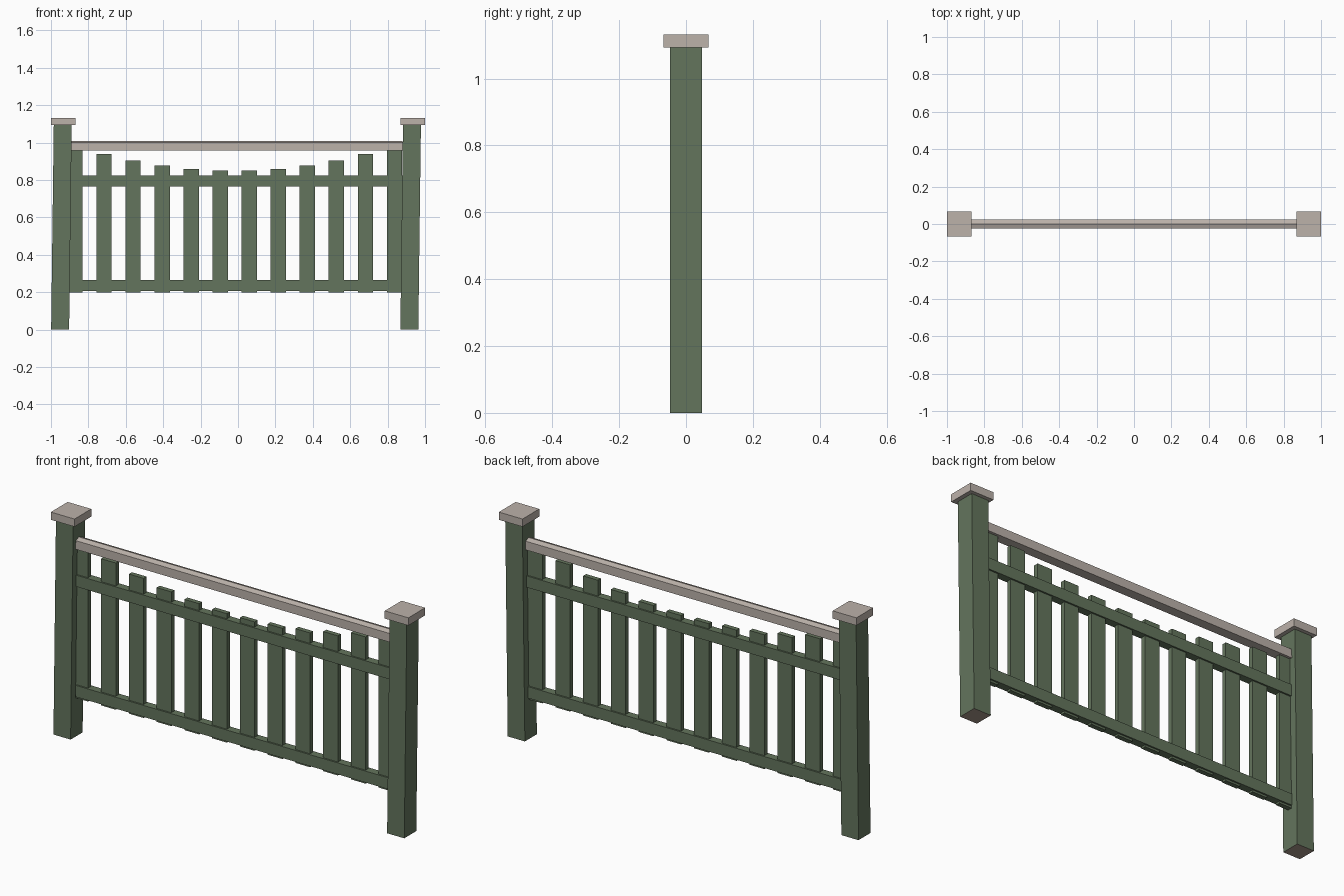
import bpy
import bmesh

cube = bpy.data.objects.get("Cube")
if cube:
    bpy.data.objects.remove(cube, do_unlink=True)


def make_material(name, color):
    mat = bpy.data.materials.new(name)
    mat.use_nodes = True
    mat.diffuse_color = (*color, 1)
    mat.node_tree.nodes["Principled BSDF"].inputs["Base Color"].default_value = (*color, 1)
    return mat


green = make_material("green_paint", (0.127, 0.178, 0.109))
taupe = make_material("taupe_paint", (0.503, 0.445, 0.402))
raw_wood = make_material("raw_wood", (0.40, 0.31, 0.26))


def box(name, x, y, z, mat, lean=0.0):
    """Box from (min, max) ranges; lean shifts the top along x."""
    bm = bmesh.new()
    bmesh.ops.create_cube(bm, size=1)
    for v in bm.verts:
        top = v.co.z > 0
        v.co = (x[v.co.x > 0] + lean * top, y[v.co.y > 0], z[top])
    mesh = bpy.data.meshes.new(name)
    bm.to_mesh(mesh)
    bm.free()
    mesh.materials.append(mat)
    obj = bpy.data.objects.new(name, mesh)
    bpy.context.collection.objects.link(obj)
    return obj


def centred(half):
    return (-half, half)


# Slightly leaning posts with unpainted feet, and their caps
for side, foot, cap in (("right", -0.999, -1.0), ("left", 0.868, 0.868)):
    post = box(side + "_post", (foot, foot + 0.096), centred(0.048), (0, 1.095), green, lean=0.014)
    post.data.materials.append(raw_wood)
    for face in post.data.polygons:
        if face.normal.z < -0.9:
            face.material_index = 1
    box(side + "_post_cap", (cap, cap + 0.132), centred(0.067), (1.093, 1.132), taupe)

# Cross rails
span = (-0.895, 0.88)
box("lower_rail", span, centred(0.02), (0.208, 0.266), green)
box("upper_rail", span, centred(0.02), (0.766, 0.824), green)

# Handrail with a low ridge along the top
profile = [(-0.025, 0.957), (0.025, 0.957), (0.025, 1.001), (0, 1.01), (-0.025, 1.001)]
bm = bmesh.new()
end = bm.faces.new([bm.verts.new((span[0], y, z)) for y, z in profile])
extruded = bmesh.ops.extrude_face_region(bm, geom=[end], use_keep_orig=True)["geom"]
for v in extruded:
    if isinstance(v, bmesh.types.BMVert):
        v.co.x = span[1]
bmesh.ops.recalc_face_normals(bm, faces=bm.faces)
mesh = bpy.data.meshes.new("handrail")
bm.to_mesh(mesh)
bm.free()
mesh.materials.append(taupe)
bpy.context.collection.objects.link(bpy.data.objects.new("handrail", mesh))

# Pickets whose tops dip in a shallow curve
count = 12
for i in range(count):
    step = i - (count - 1) / 2
    mid = -0.0175 + step * 0.1553
    height = 0.85 + 0.0045 * (step * step - 0.25)
    box(f"picket_{i + 1}", (mid - 0.041, mid + 0.041), centred(0.012), (0.198, height), green)
